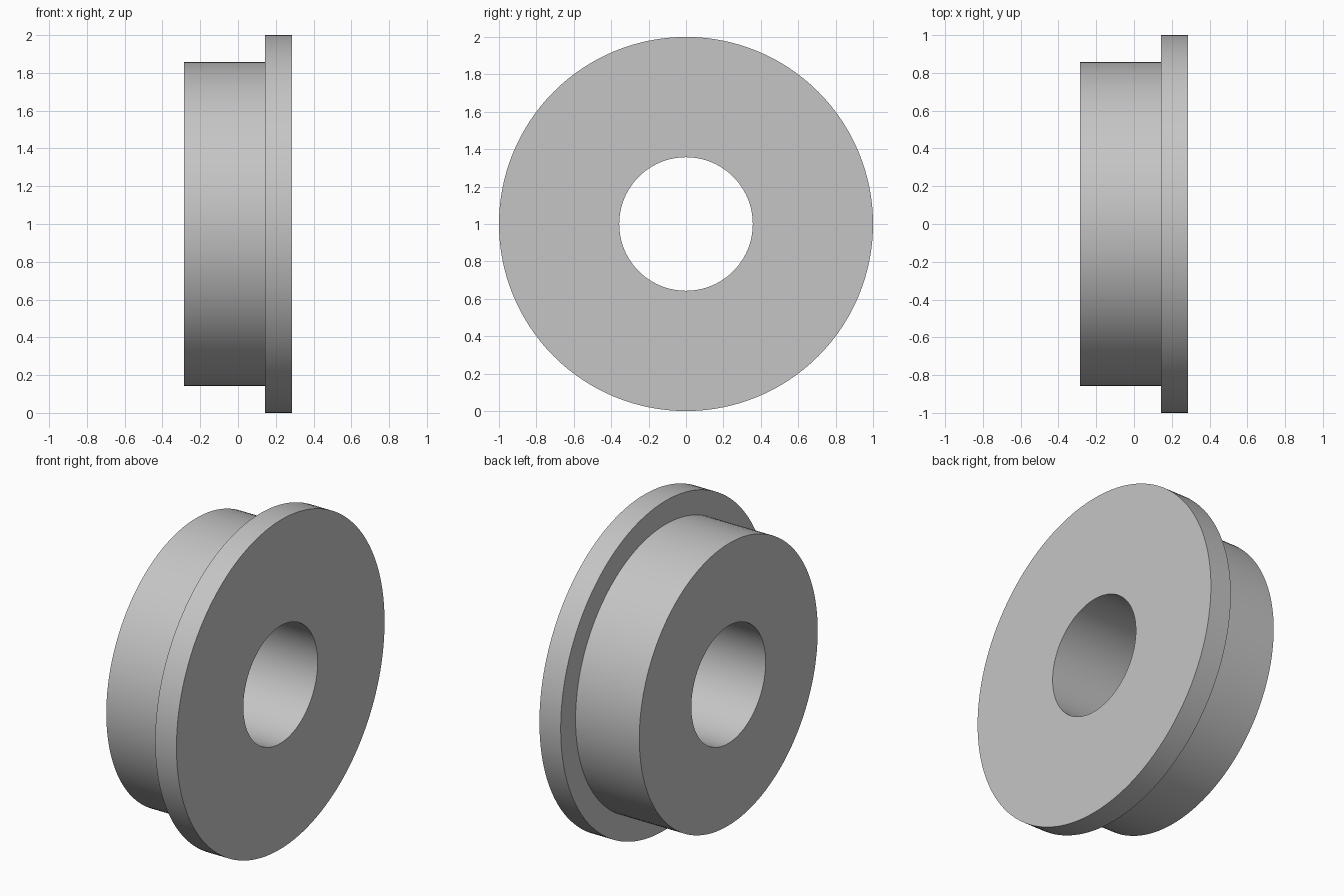
import bpy
import bmesh
import math
from mathutils import Vector

cube = bpy.data.objects.get("Cube")
if cube:
    bpy.data.objects.remove(cube, do_unlink=True)

SEGMENTS = 128
HALF_WIDTH = 0.286
FLANGE_START = 0.143
BORE_RADIUS = 0.357
BODY_RADIUS = 0.857
FLANGE_RADIUS = 1.0

# Plain grey metal
grey = bpy.data.materials.new("light_grey")
grey.use_nodes = True
colour = (0.56, 0.56, 0.56, 1.0)
grey.diffuse_color = colour
grey.node_tree.nodes["Principled BSDF"].inputs["Base Color"].default_value = colour

# Closed cross-section as (x, radius): bore, body, shoulder, flange
profile = [
    (-HALF_WIDTH, BORE_RADIUS),
    (-HALF_WIDTH, BODY_RADIUS),
    (FLANGE_START, BODY_RADIUS),
    (FLANGE_START, FLANGE_RADIUS),
    (HALF_WIDTH, FLANGE_RADIUS),
    (HALF_WIDTH, BORE_RADIUS),
]

# Revolve the section about the x axis
bm = bmesh.new()
verts = [bm.verts.new((x, 0, r)) for x, r in profile]
edges = [bm.edges.new((v, verts[(i + 1) % len(verts)])) for i, v in enumerate(verts)]
bmesh.ops.spin(bm, geom=verts + edges, cent=Vector((0, 0, 0)), axis=Vector((1, 0, 0)),
               angle=math.tau, steps=SEGMENTS, use_merge=True)
bmesh.ops.remove_doubles(bm, verts=bm.verts[:], dist=0.0001)
bmesh.ops.recalc_face_normals(bm, faces=bm.faces[:])

mesh = bpy.data.meshes.new("flanged_bushing")
bm.to_mesh(mesh)
bm.free()
mesh.materials.append(grey)

bushing = bpy.data.objects.new("flanged_bushing", mesh)
bushing.location.z = FLANGE_RADIUS
bpy.context.collection.objects.link(bushing)

# Smooth round walls, crisp rims
bpy.ops.object.select_all(action="DESELECT")
bushing.select_set(True)
bpy.context.view_layer.objects.active = bushing
bpy.ops.object.shade_smooth_by_angle(angle=math.radians(30))
